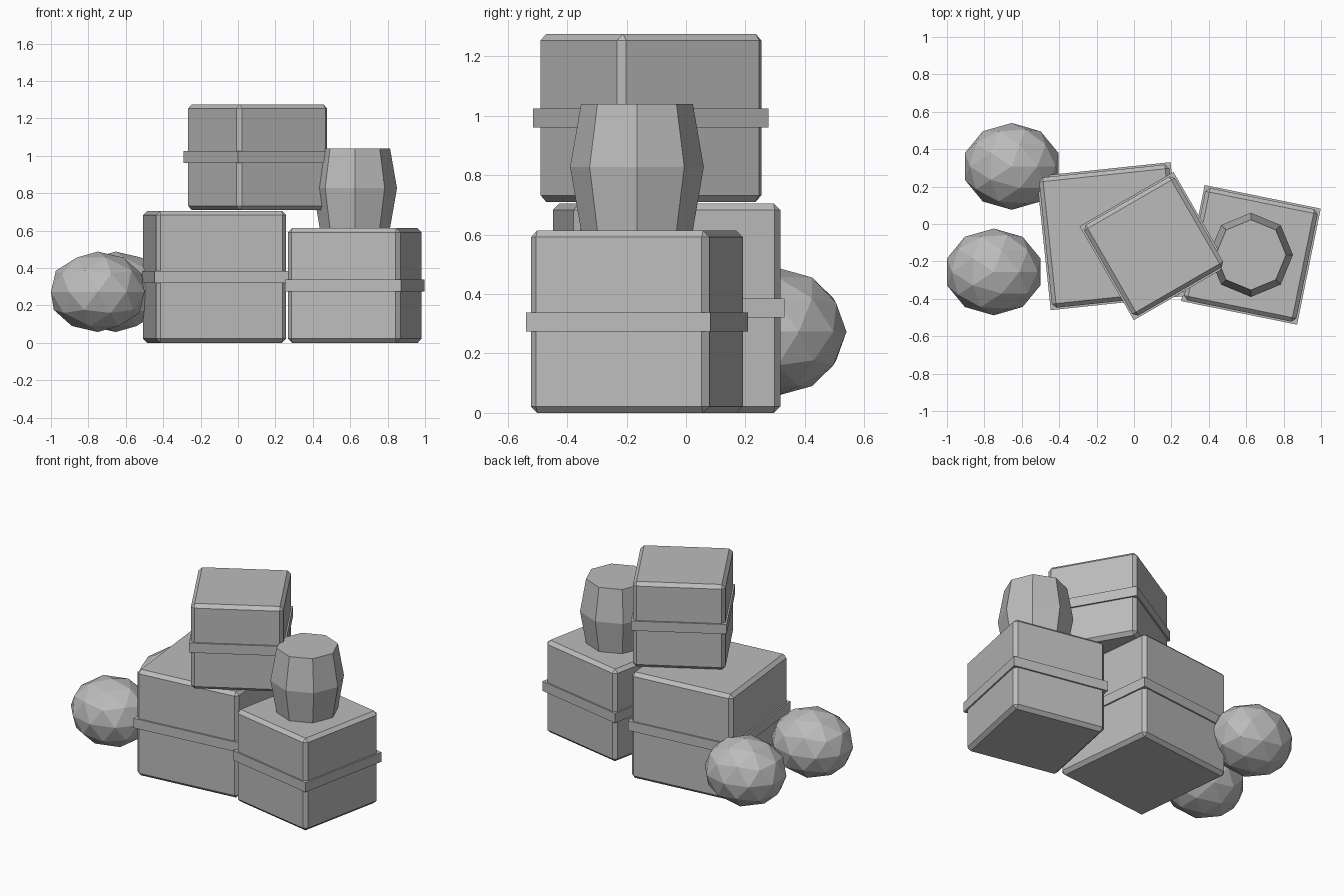
import bpy
from math import radians, sin, cos, pi

default = bpy.data.objects.get("Cube")
if default:
    bpy.data.objects.remove(default, do_unlink=True)

grey = bpy.data.materials.new("plain grey")
grey.use_nodes = True
grey.diffuse_color = (0.5, 0.5, 0.5, 1)
grey.node_tree.nodes["Principled BSDF"].inputs["Base Color"].default_value = (0.5, 0.5, 0.5, 1)


def finish(obj, name):
    obj.name = name
    obj.data.name = name
    obj.data.materials.append(grey)
    return obj


def block(name, centre, size, turn):
    bpy.ops.mesh.primitive_cube_add(size=1, location=centre, rotation=(0, 0, radians(turn)))
    obj = finish(bpy.context.object, name)
    for v in obj.data.vertices:
        v.co = [c * s for c, s in zip(v.co, size)]
    return obj


# Chamfered crate with a raised strap around its middle
def crate(name, x, y, base, side, height, turn):
    centre = (x, y, base + height / 2)
    body = block(name, centre, (side, side, height), turn)
    bevel = body.modifiers.new("chamfer", "BEVEL")
    bevel.width = 0.022
    bevel.segments = 1
    strap = side + 0.02
    block(name + "_strap", centre, (strap, strap, 0.064), turn)


crate("large_crate", -0.125, -0.065, 0, 0.70, 0.705, 6)
crate("small_crate", 0.625, -0.165, 0, 0.613, 0.613, -11.5)
crate("top_crate", 0.105, -0.118, 0.71, 0.56, 0.565, 30)

# Eight-sided barrel standing on the small crate
SIDES = 8
rings = [(0.188, 0.613), (0.225, 0.827), (0.188, 1.04)]
verts = [(r * cos(2 * pi * i / SIDES), r * sin(2 * pi * i / SIDES), z)
         for r, z in rings for i in range(SIDES)]
faces = [tuple(reversed(range(SIDES))), tuple(range(2 * SIDES, 3 * SIDES))]
for k in range(2):
    for i in range(SIDES):
        a, b = k * SIDES + i, k * SIDES + (i + 1) % SIDES
        faces.append((a, b, b + SIDES, a + SIDES))
mesh = bpy.data.meshes.new("barrel")
mesh.from_pydata(verts, [], faces)
barrel = finish(bpy.data.objects.new("barrel", mesh), "barrel")
barrel.location = (0.625, -0.165, 0)
bpy.context.collection.objects.link(barrel)

# Two faceted sacks beside the crates
for name, x, y in (("front_sack", -0.75, -0.256), ("back_sack", -0.654, 0.308)):
    bpy.ops.mesh.primitive_ico_sphere_add(subdivisions=2, radius=1, location=(x, y, 0.273))
    sack = finish(bpy.context.object, name)
    sack.scale = (0.263, 0.232, 0.215)
